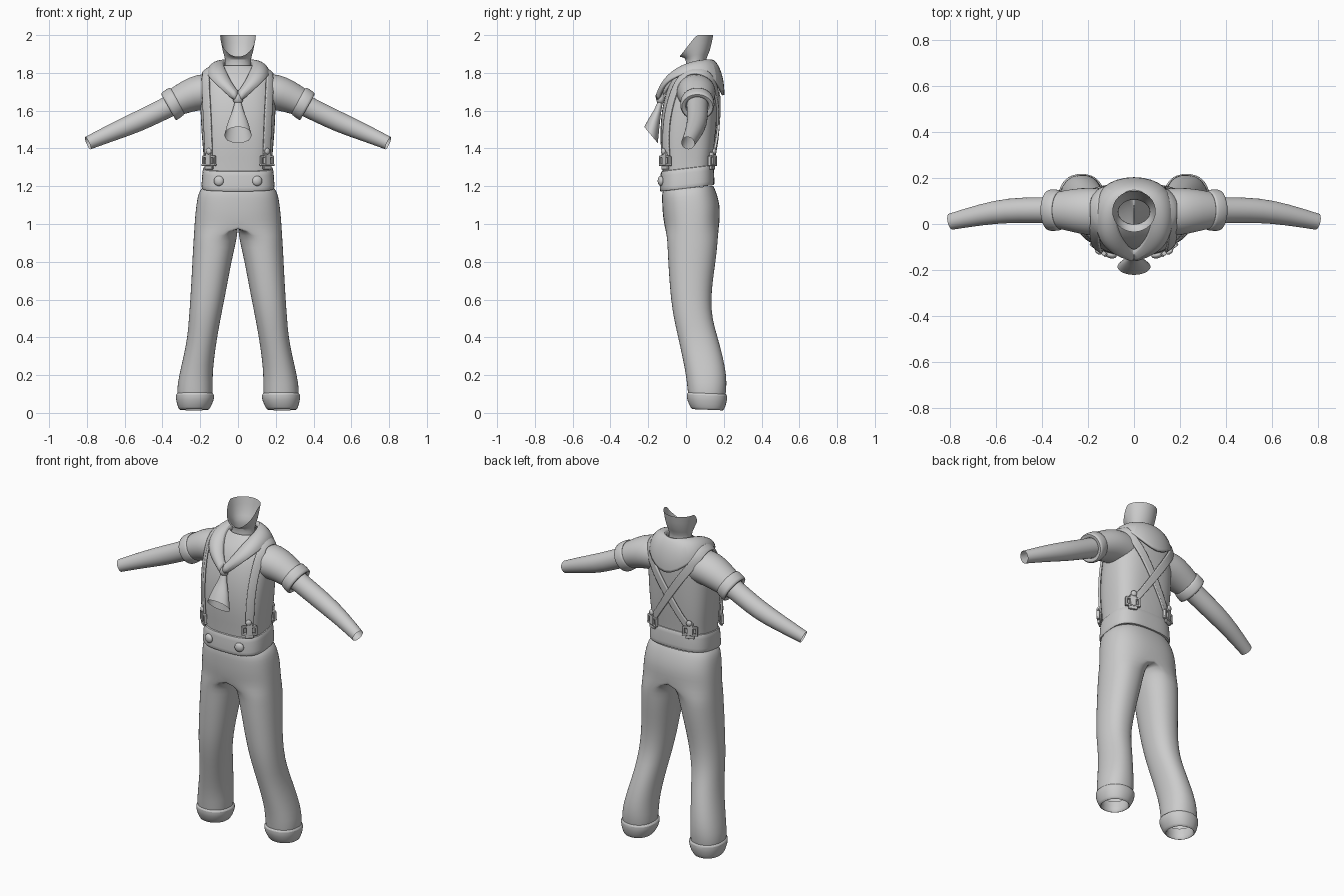
import bpy, bmesh, math
from mathutils import Vector, Matrix

if "Cube" in bpy.data.objects:
    bpy.data.objects.remove(bpy.data.objects["Cube"])

grey = bpy.data.materials.new("plain grey")
grey.diffuse_color = (0.6, 0.6, 0.6, 1)
grey.use_nodes = True
grey.node_tree.nodes["Principled BSDF"].inputs["Base Color"].default_value = grey.diffuse_color
V = Vector


def finish(name, bm, mirror=False, subsurf=0):
    bmesh.ops.recalc_face_normals(bm, faces=bm.faces)
    me = bpy.data.meshes.new(name)
    bm.to_mesh(me)
    bm.free()
    ob = bpy.data.objects.new(name, me)
    bpy.context.collection.objects.link(ob)
    me.materials.append(grey)
    if mirror:
        m = ob.modifiers.new("mirror", 'MIRROR')
        m.use_clip = True
        m.merge_threshold = 0.002
    if subsurf:
        s = ob.modifiers.new("smooth", 'SUBSURF')
        s.levels = s.render_levels = subsurf
    return ob


def oval(c, u, v, p=2.0, n=28):
    """Superellipse ring around c with half axes u and v."""
    pts = []
    for i in range(n):
        a = 2 * math.pi * i / n
        co, si = math.cos(a), math.sin(a)
        pts.append(V(c) + V(u) * math.copysign(abs(co) ** (2 / p), co)
                   + V(v) * math.copysign(abs(si) ** (2 / p), si))
    return pts


def flat(z, x0, x1, y0, y1, p=2.0, tilt=0.0):
    """Level ring given by its extents, optionally tilted up to the back."""
    return oval(((x0 + x1) / 2, (y0 + y1) / 2, z + tilt * (y0 + y1) / 2),
                ((x1 - x0) / 2, 0, 0), (0, (y1 - y0) / 2, tilt * (y1 - y0) / 2), p)


def loft(name, rings, mirror=False, subsurf=1):
    bm = bmesh.new()
    vs = [[bm.verts.new(p) for p in r] for r in rings]
    n = len(vs[0])
    for a, b in zip(vs, vs[1:]):
        for i in range(n):
            f = (a[i], a[(i + 1) % n], b[(i + 1) % n], b[i])
            if not (mirror and all(abs(w.co.x) < 1e-4 for w in f)):
                bm.faces.new(f)
    return finish(name, bm, mirror, subsurf)


def limb(name, path, squash=1.0):
    """Round tube along (x, y, z, radius) points, mirrored."""
    rings = []
    for i, q in enumerate(path):
        a, b = path[max(i - 1, 0)], path[min(i + 1, len(path) - 1)]
        d = V(b[:3]) - V(a[:3])
        u = d.cross(V((0, 1, 0))).normalized()
        rings.append(oval(q[:3], u * q[3], u.cross(d).normalized() * q[3] * squash, n=20))
    return loft(name, rings, True)


# shirt body: z, half width, front y, back y, squareness
BODY = [(1.22, .178, -.122, .132, 3), (1.30, .177, -.125, .137, 3), (1.40, .187, -.135, .150, 3),
        (1.50, .195, -.137, .160, 2.8), (1.60, .200, -.130, .167, 2.6), (1.70, .200, -.108, .172, 2.4),
        (1.765, .195, -.078, .168, 2.3), (1.80, .176, -.048, .155, 2.2), (1.82, .140, -.030, .140, 2),
        (1.84, .085, -.010, .125, 2)]
shirt = loft("shirt", [flat(z, -w, w, a, b, p) for z, w, a, b, p in BODY])


def on_body(x, z, back):
    """Point and outward normal on the shirt surface."""
    for r, s in zip(BODY, BODY[1:]):
        if z <= s[0]:
            break
    t = (z - r[0]) / (s[0] - r[0])
    _, w, a, b, p = (r[i] + (s[i] - r[i]) * t for i in range(5))
    k = min(abs(x) / w, .96)
    h = (b - a) / 2
    e = (1 - k ** p) ** (1 / p)
    sg = 1 if back else -1
    nor = V((math.copysign(k ** (p - 1) / w, x), sg * e ** (p - 1) / h, 0)).normalized()
    return V((x, (a + b) / 2 + sg * h * e, z)), nor


# neck flaring into the cut jaw
rim = [V((.095 * c, .055 + .09 * s, 2.0 - .115 * max(0, -s)))
       for c, s in ((math.cos(2 * math.pi * i / 28), math.sin(2 * math.pi * i / 28)) for i in range(28))]
mid = [V((p.x * .86, .055 + (p.y - .055) * .82, 1.915 + (p.z - 2) * .28)) for p in rim]
loft("neck", [flat(1.78, -.075, .075, -.01, .115), flat(1.84, -.068, .068, 0, .105),
              flat(1.875, -.068, .068, 0, .105), mid, rim])

# arms, sleeves and rolled sleeve cuffs
limb("arm", [(.33, .06, 1.64, .058), (.42, .06, 1.595, .056), (.54, .06, 1.537, .055),
             (.66, .042, 1.488, .047), (.795, .01, 1.428, .036)])
limb("sleeve", [(.13, .05, 1.70, .095), (.20, .055, 1.70, .098), (.27, .06, 1.675, .087),
                (.345, .06, 1.638, .072)], 1.08)
c0, c1 = V((.318, .06, 1.655)), V((.368, .06, 1.62))
loft("sleeve_cuff", [oval(c0.lerp(c1, t), V((.49, 0, .87)) * r, (0, r * 1.08, 0))
                     for t, r in ((.1, .064), (0, .076), (.1, .083), (.9, .085), (1.05, .08), (1, .054), (.5, .05))],
     True)

# trousers: two legs that merge into the hips at the centre plane
rings = []
for z, x0, x1, y0, y1 in [(.07, .14, .318, .015, .205), (.12, .132, .325, .008, .215), (.2, .135, .312, 0, .215),
                          (.3, .125, .288, -.02, .195), (.4, .110, .268, -.042, .168), (.5, .092, .260, -.065, .138),
                          (.6, .072, .253, -.08, .133), (.7, .053, .247, -.088, .142), (.8, .034, .242, -.095, .157),
                          (.88, .016, .238, -.098, .166), (.94, .003, .234, -.102, .17)]:
    rings.append(flat(z, x0, x1, y0, y1, 2.2))
for z, w, y0, y1 in [(1.0, .231, -.115, .178), (1.06, .226, -.124, .182), (1.12, .219, -.127, .172),
                     (1.17, .208, -.128, .155), (1.19, .190, -.122, .145)]:
    rings.append([V((max(p.x, 0), p.y, p.z)) for p in flat(z, -w, w, y0, y1, 2.5, .08)])
loft("trousers", rings, True)

# turned-up hems, folded inside
loft("trouser_hem", [flat(z, x0, x1, y0, y1, 2.2, -.04) for z, x0, x1, y0, y1 in
                     [(.108, .135, .322, .01, .212), (.102, .124, .331, .002, .219), (.07, .127, .329, .004, .218),
                      (.028, .148, .316, .024, .204), (.016, .160, .306, .036, .194), (.035, .168, .298, .044, .186),
                      (.09, .16, .305, .035, .195)]], True)

# waistband
loft("waistband", [flat(z, -w, w, y0, y1, 3, .12) for z, w, y0, y1 in
                   [(1.19, .178, -.120, .135), (1.186, .193, -.138, .150), (1.20, .195, -.140, .152),
                    (1.28, .189, -.136, .148), (1.296, .186, -.133, .145), (1.296, .170, -.118, .130)]])


def button(name, p, n, r):
    bm = bmesh.new()
    m = Matrix.Translation(p) @ n.to_track_quat('Z', 'Y').to_matrix().to_4x4()
    bmesh.ops.create_uvsphere(bm, u_segments=16, v_segments=8, radius=r,
                              matrix=m @ Matrix.Diagonal((1, 1, .55, 1)))
    finish(name, bm)


def buckle(x, back):
    """Clip: frame of bars, tab and stud, set on the shirt surface."""
    p, n = on_body(x, 1.335, back)
    t = n.cross(V((0, 0, 1)))
    m = Matrix((t, n, V((0, 0, 1)))).transposed().to_4x4()
    m.translation = p + n * .014
    bm = bmesh.new()
    for cx, cz, w, h, d in [(0, .022, .076, .012, .018), (0, -.022, .088, .012, .018), (-.037, 0, .012, .05, .018),
                            (.037, 0, .012, .05, .018), (0, .01, .034, .07, .022), (0, -.035, .05, .022, .014)]:
        bmesh.ops.create_cube(bm, size=1, matrix=m @ Matrix.Translation((cx, 0, cz)) @ Matrix.Diagonal((w, d, h, 1)))
    b = finish("back_clip" if back else "front_clip", bm).modifiers.new("round", 'BEVEL')
    b.width, b.segments = .003, 2
    p, n = on_body(x, 1.385, back)
    button("clip_stud", p + n * .018, n, .017)


def strap(s, gap):
    """Suspender: up the front, over the shoulder, crossing the back."""
    pts = [on_body(s * (.148 + .04 * (z - 1.34)), z, False)[0] for z in (1.34, 1.42, 1.5, 1.58, 1.66, 1.73, 1.775)]
    pts += [V((s * .165, y, z)) for y, z in ((.0, 1.805), (.05, 1.81), (.1, 1.80))]
    for i in range(8):
        t = i / 7
        pts.append(on_body(s * (.155 - .275 * t), 1.765 - .425 * t, True)[0])
    bm = bmesh.new()
    rows = []
    for i, p in enumerate(pts):
        d = pts[min(i + 1, len(pts) - 1)] - pts[max(i - 1, 0)]
        w = d.cross(p - V((s * .06, .03, min(p.z, 1.68)))).normalized() * .022
        rows.append([bm.verts.new(p + w * k) for k in (-1, 0, 1)])
    for a, b in zip(rows, rows[1:]):
        for j in (0, 1):
            bm.faces.new((a[j], a[j + 1], b[j + 1], b[j]))
    ob = finish("suspender", bm, subsurf=2)
    w = ob.modifiers.new("wrap", 'SHRINKWRAP')
    w.target, w.offset, w.wrap_mode = shirt, gap, 'ABOVE_SURFACE'
    k = ob.modifiers.new("thick", 'SOLIDIFY')
    k.thickness, k.offset = .012, 0


for s, gap in ((1, .007), (-1, .012)):
    strap(s, gap)
    buckle(s * .145, False)
    buckle(s * .12, True)
    button("waist_button", V((s * .102, -.134, 1.228)), V((s * .25, -1, 0)).normalized(), .027)

# neckerchief collar: inner edge, outer edge pairs from the front knot to the back tip
EDGE = [((0, -.128, 1.695), (.016, -.138, 1.655)), ((.038, -.095, 1.755), (.085, -.128, 1.715)),
        ((.072, -.035, 1.825), (.15, -.075, 1.775)), ((.085, .05, 1.862), (.17, .05, 1.81)),
        ((.062, .125, 1.875), (.15, .165, 1.765)), ((0, .145, 1.875), (0, .212, 1.64))]
bm = bmesh.new()
rows = []
for a, b in EDGE:
    a, b = V(a), V(b)
    rise = ((a + b) / 2 - V((0, .05, 1.66))).normalized() * .025
    pts = [a - V((0, 0, .03)), a, a.lerp(b, .35) + rise, a.lerp(b, .75) + rise * .8, b]
    rows.append([bm.verts.new(p) for p in pts])
for a, b in zip(rows, rows[1:]):
    for j in range(4):
        bm.faces.new((a[j], a[j + 1], b[j + 1], b[j]))
collar = finish("neckerchief_collar", bm, True, 2)
k = collar.modifiers.new("thick", 'SOLIDIFY')
k.thickness, k.offset = .014, 0

# knot and flared, open tail
loft("neckerchief_knot", [flat(z, -w, w, -.135 - d, -.135 + d) for z, w, d in
                          [(1.695, .008, .006), (1.69, .024, .018), (1.668, .031, .026),
                           (1.643, .024, .02), (1.635, .01, .008)]])
loft("neckerchief_tail", [flat(z, -w, w, y - d, y + d, 2, tilt) for z, w, y, d, tilt in
                          [(1.645, .018, -.137, .014, 0), (1.60, .028, -.15, .02, 0),
                           (1.54 - .04, .052, -.168, .03, -.3), (1.465 - .216, .072, -.185, .036, -1.2)]])

# smooth shading with crisp edges kept
bpy.ops.object.select_all(action='SELECT')
bpy.context.view_layer.objects.active = shirt
bpy.ops.object.shade_smooth_by_angle(angle=math.radians(50))
